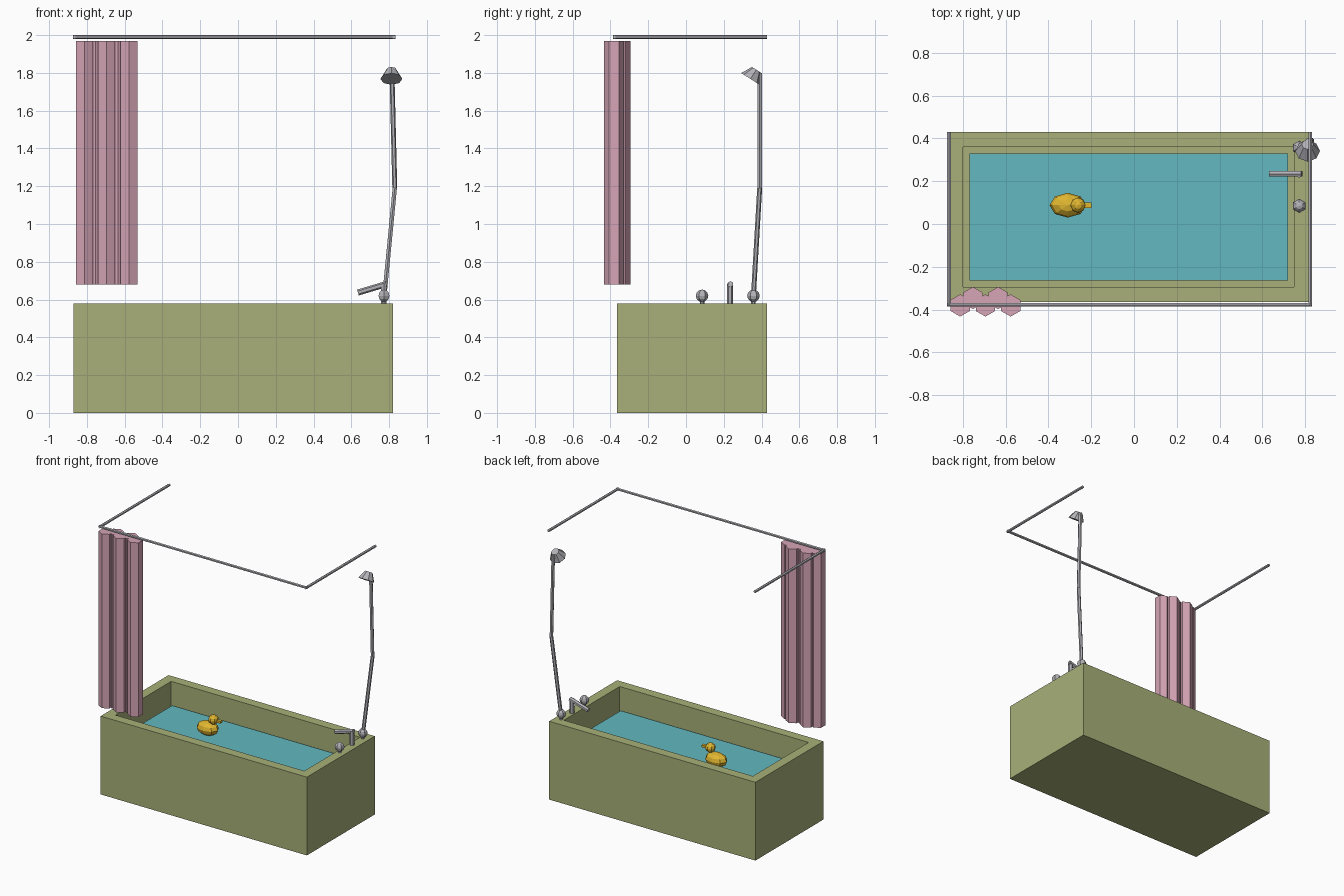
import bpy, bmesh
from mathutils import Vector, Matrix

if "Cube" in bpy.data.objects:
    bpy.data.objects.remove(bpy.data.objects["Cube"])


def material(name, rgb):
    """Flat colour given as 0-255 display values, stored linear."""
    lin = [((c / 255 + 0.055) / 1.055) ** 2.4 for c in rgb] + [1]
    m = bpy.data.materials.new(name)
    m.use_nodes = True
    m.diffuse_color = lin
    bsdf = next(n for n in m.node_tree.nodes if n.type == 'BSDF_PRINCIPLED')
    bsdf.inputs["Base Color"].default_value = lin
    return m


olive = material("olive_enamel", (168, 176, 120))
water_blue = material("water_blue", (98, 184, 192))
pink = material("curtain_pink", (214, 165, 182))
metal = material("grey_metal", (178, 178, 184))
yellow = material("toy_yellow", (224, 182, 48))


def finish(name, bm, mat):
    bmesh.ops.recalc_face_normals(bm, faces=bm.faces)
    me = bpy.data.meshes.new(name)
    bm.to_mesh(me)
    bm.free()
    me.materials.append(mat)
    ob = bpy.data.objects.new(name, me)
    bpy.context.collection.objects.link(ob)
    return ob


def tube(name, a, b, r, mat, sides=6, r_end=None):
    """Straight prism or frustum from a to b."""
    a, b = Vector(a), Vector(b)
    d = b - a
    turn = Matrix() if d.x == d.y == 0 else d.to_track_quat('Z', 'Y').to_matrix().to_4x4()
    bm = bmesh.new()
    bmesh.ops.create_cone(bm, cap_ends=True, segments=sides, radius1=r,
                          radius2=r if r_end is None else r_end, depth=d.length,
                          matrix=Matrix.Translation((a + b) / 2) @ turn)
    return finish(name, bm, mat)


def ball(name, centre, size, mat, sides, rings):
    bm = bmesh.new()
    bmesh.ops.create_uvsphere(bm, u_segments=sides, v_segments=rings, radius=1,
                              matrix=Matrix.Translation(centre) @ Matrix.Diagonal((*size, 1)))
    return finish(name, bm, mat)


def box(bm, lo, hi):
    lo, hi = Vector(lo), Vector(hi)
    bmesh.ops.create_cube(bm, matrix=Matrix.Translation((lo + hi) / 2) @ Matrix.Diagonal((*(hi - lo), 1)))


# Bathtub: box with the top inset and sunk
bm = bmesh.new()
box(bm, (-0.87, -0.365, 0), (0.82, 0.43, 0.58))
bm.normal_update()
top = max(bm.faces, key=lambda f: f.calc_center_median().z)
bmesh.ops.inset_region(bm, faces=[top], thickness=0.1)
well = bmesh.ops.extrude_discrete_faces(bm, faces=[top])["faces"][0]
bmesh.ops.translate(bm, verts=well.verts, vec=(0, 0, -0.5))
finish("bathtub", bm, olive)

# Water surface
bm = bmesh.new()
bmesh.ops.create_grid(bm, x_segments=1, y_segments=1, size=0.5,
                      matrix=Matrix.Translation((-0.025, 0.0325, 0.42)) @ Matrix.Diagonal((1.49, 0.595, 1, 1)))
finish("water", bm, water_blue)

# Curtain rail: front bar and two side bars
RAIL_Z, FRONT_Y, BACK_Y = 1.99, -0.378, 0.43
LEFT_X, RIGHT_X = -0.865, 0.825
tube("front_rail", (LEFT_X - 0.008, FRONT_Y, RAIL_Z), (RIGHT_X + 0.008, FRONT_Y, RAIL_Z), 0.01, metal)
for side, x in (("right", LEFT_X), ("left", RIGHT_X)):
    tube(side + "_rail", (x, FRONT_Y - 0.008, RAIL_Z), (x, BACK_Y, RAIL_Z), 0.01, metal)

# Gathered curtain: overlapping six-sided folds in two staggered rows
for i in range(5):
    x = -0.813 + i * 0.059
    y = -0.346 if i % 2 else -0.381
    tube(f"curtain_fold_{i + 1}", (x, y, 0.68), (x, y, 1.97), 0.052, pink)

# Tap knobs on short stems
for name, y in (("front", 0.085), ("back", 0.357)):
    tube(name + "_knob_stem", (0.773, y, 0.575), (0.773, y, 0.61), 0.012, metal)
    ball(name + "_knob", (0.773, y, 0.62), (0.033,) * 3, metal, 6, 6)

# Faucet
tube("faucet_post", (0.772, 0.232, 0.575), (0.772, 0.232, 0.685), 0.016, metal)
tube("faucet_spout", (0.635, 0.235, 0.637), (0.785, 0.235, 0.682), 0.016, metal)

# Shower pipe and head
pipe = [(0.775, 0.357, 0.62), (0.83, 0.39, 1.19), (0.815, 0.39, 1.8)]
for i, (a, b) in enumerate(zip(pipe, pipe[1:])):
    tube(f"shower_pipe_{i + 1}", a, b, 0.013, metal)
ball("shower_pipe_joint", pipe[1], (0.013,) * 3, metal, 6, 4)
tube("shower_head", (0.812, 0.341, 1.768), (0.812, 0.372, 1.817), 0.058, metal, 8, 0.027)

# Floating toy duck
ball("duck_body", (-0.31, 0.088, 0.47), (0.085, 0.058, 0.05), yellow, 8, 6)
ball("duck_head", (-0.262, 0.088, 0.545), (0.036, 0.036, 0.034), yellow, 8, 6)
bm = bmesh.new()
box(bm, (-0.24, 0.076, 0.535), (-0.198, 0.1, 0.551))
finish("duck_beak", bm, yellow)
